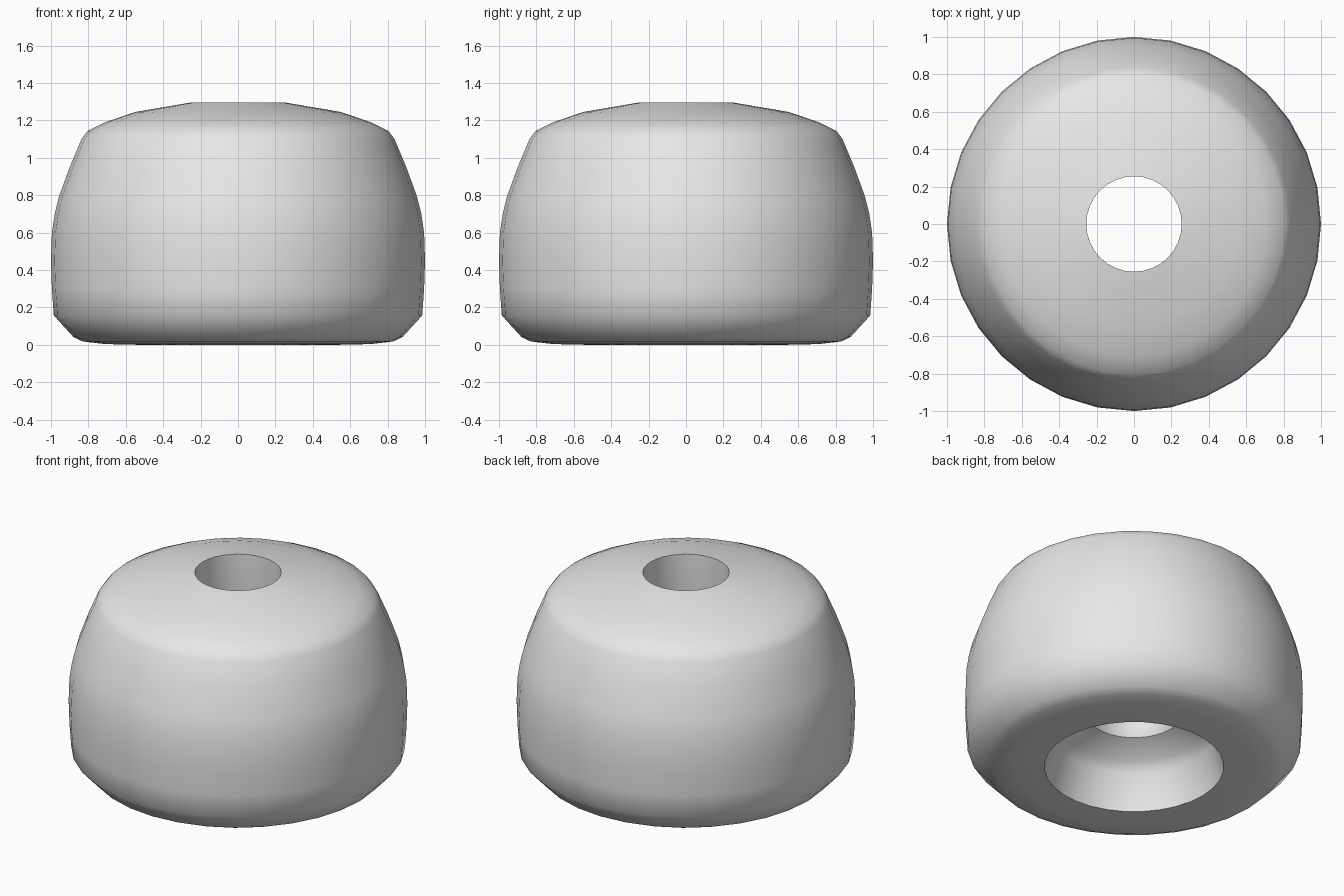
import bpy
import bmesh
import math

cube = bpy.data.objects.get("Cube")
if cube:
    bpy.data.objects.remove(cube, do_unlink=True)

SEGMENTS = 32

grey = bpy.data.materials.new("light grey")
grey.use_nodes = True
grey.diffuse_color = (0.8, 0.8, 0.8, 1)
grey.node_tree.nodes["Principled BSDF"].inputs["Base Color"].default_value = (0.8, 0.8, 0.8, 1)

# Closed (radius, height) cross-section: underside, flank, crown, then the bore
underside = [(0.53, 0), (0.71, 0.004), (0.83, 0.018), (0.88, 0.042)]
flank = [(0.985, 0.157), (0.995, 0.3), (1, 0.45), (0.995, 0.6), (0.98, 0.7),
         (0.958, 0.79), (0.9, 0.95), (0.837, 1.1)]
crown = [(0.805, 1.143), (0.71, 1.19), (0.55, 1.245), (0.255, 1.295)]
bore = [(0.255, 0.42), (0.28, 0.36), (0.43, 0.29), (0.48, 0.23)]
profile = underside + flank + crown + bore


def revolve(name, points, material):
    """Turn a closed cross-section around the z axis."""
    bm = bmesh.new()
    rings = []
    for i in range(SEGMENTS):
        a = math.tau * i / SEGMENTS
        rings.append([bm.verts.new((r * math.cos(a), r * math.sin(a), z)) for r, z in points])
    for i, ring in enumerate(rings):
        following = rings[(i + 1) % SEGMENTS]
        for j in range(len(points)):
            k = (j + 1) % len(points)
            bm.faces.new((ring[j], following[j], following[k], ring[k]))
    bmesh.ops.recalc_face_normals(bm, faces=bm.faces)
    mesh = bpy.data.meshes.new(name)
    bm.to_mesh(mesh)
    bm.free()
    mesh.materials.append(material)
    obj = bpy.data.objects.new(name, mesh)
    bpy.context.collection.objects.link(obj)
    return obj


# Rounded body with a stepped through-hole
body = revolve("rounded_bushing", profile, grey)
bpy.ops.object.select_all(action="DESELECT")
body.select_set(True)
bpy.context.view_layer.objects.active = body
bpy.ops.object.shade_smooth_by_angle(angle=math.radians(40))
